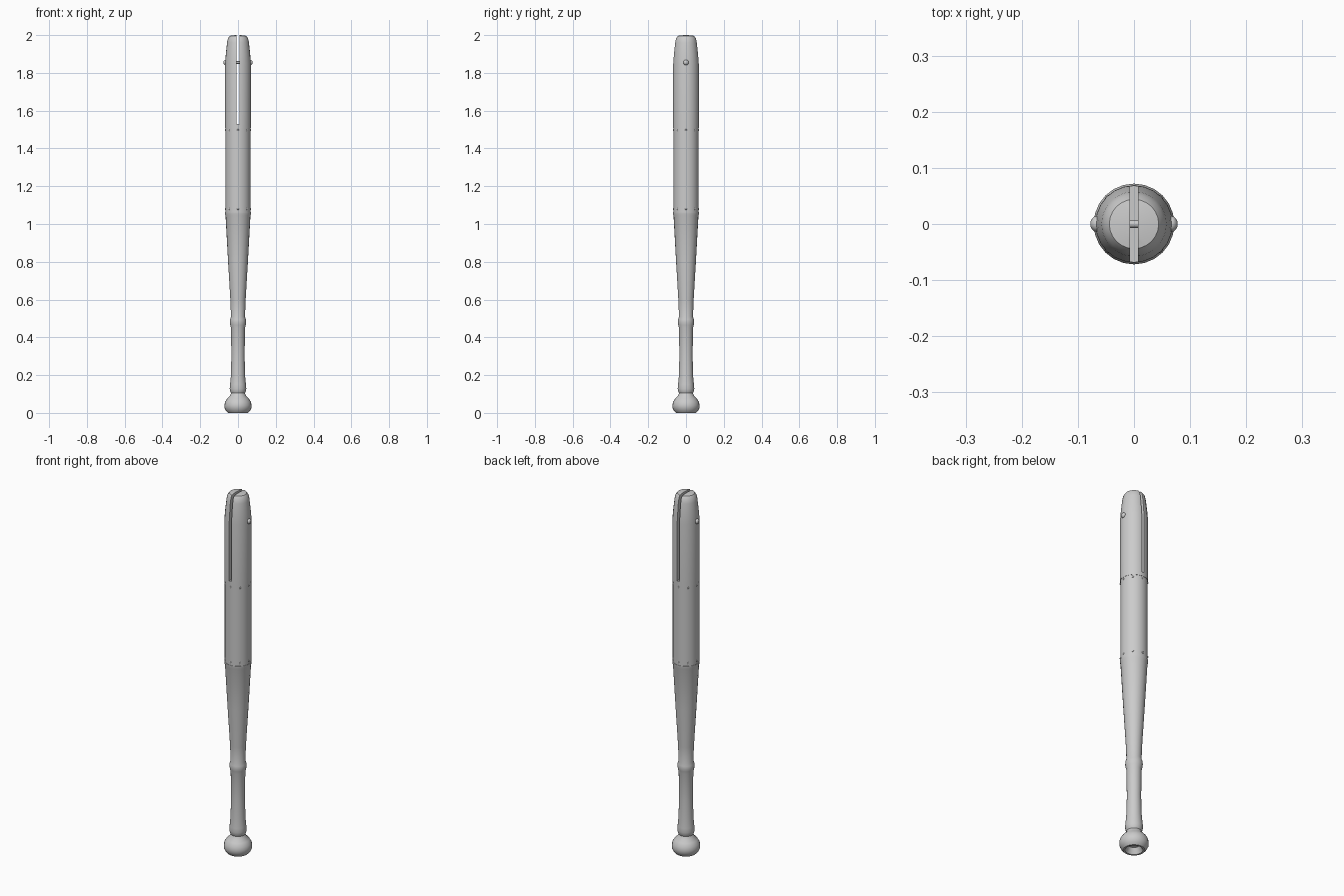
import bpy
import math
from mathutils import Vector

if "Cube" in bpy.data.objects:
    bpy.data.objects.remove(bpy.data.objects["Cube"])


def finish(obj, angle=40):
    bpy.ops.object.select_all(action='DESELECT')
    bpy.context.view_layer.objects.active = obj
    obj.select_set(True)
    bpy.ops.object.shade_smooth_by_angle(angle=math.radians(angle))


def lathe(name, profile, n=24):
    """Closed solid of revolution; the first and last points lie on the axis."""
    verts = [(0, 0, profile[0][1])]
    for r, z in profile[1:-1]:
        verts += [(r * math.cos(2 * math.pi * i / n), r * math.sin(2 * math.pi * i / n), z)
                  for i in range(n)]
    verts.append((0, 0, profile[-1][1]))
    rings, last = len(profile) - 2, len(verts) - 1
    faces = []
    for i in range(n):
        j = (i + 1) % n
        faces.append((0, 1 + j, 1 + i))
        for k in range(rings - 1):
            a, b = 1 + k * n, 1 + (k + 1) * n
            faces.append((a + i, a + j, b + j, b + i))
        top = 1 + (rings - 1) * n
        faces.append((top + i, top + j, last))
    mesh = bpy.data.meshes.new(name)
    mesh.from_pydata(verts, [], faces)
    obj = bpy.data.objects.new(name, mesh)
    bpy.context.collection.objects.link(obj)
    return obj


def dome(name, pos, direction, radius, height):
    """Rounded rivet head that sits on a surface."""
    bpy.ops.mesh.primitive_uv_sphere_add(segments=12, ring_count=8, radius=1, location=pos)
    obj = bpy.context.object
    obj.name = name
    obj.scale = (radius, radius, height)
    obj.rotation_euler = Vector(direction).to_track_quat('Z', 'Y').to_euler()
    finish(obj, 60)


# Knob, grip and tapered shaft, with a hollow in the knob's underside
finish(lathe("handle", [
    (0, 0.03), (0.028, 0.03), (0.040, 0.006), (0.044, 0), (0.053, 0), (0.063, 0.01),
    (0.071, 0.026), (0.072, 0.04), (0.069, 0.057), (0.058, 0.075), (0.043, 0.09),
    (0.037, 0.104), (0.041, 0.112), (0.044, 0.128), (0.042, 0.15), (0.038, 0.19),
    (0.035, 0.30), (0.037, 0.45), (0.041, 0.465), (0.043, 0.48), (0.042, 0.495),
    (0.037, 0.51), (0.0405, 0.6), (0.053, 0.81), (0.066, 1.045), (0.069, 1.055),
    (0.069, 1.063), (0, 1.063)]))

# Middle sleeve
finish(lathe("barrel_sleeve", [(0, 1.06), (0.067, 1.06), (0.067, 1.51), (0, 1.51)]))

# Domed head, slotted from front to back
head = lathe("barrel_head", [
    (0, 1.508), (0.0685, 1.508), (0.0685, 1.85), (0.0645, 1.90), (0.058, 1.96),
    (0.053, 1.983), (0.044, 1.996), (0.025, 1.999), (0, 2.0)])
bpy.ops.mesh.primitive_cube_add(size=1, location=(0, 0, 1.83))
cutter = bpy.context.object
cutter.name = "slot_cutter"
cutter.scale = (0.014, 0.3, 0.6)
cutter.hide_render = True
cut = head.modifiers.new("slot", 'BOOLEAN')
cut.operation = 'DIFFERENCE'
cut.solver = 'EXACT'
cut.object = cutter
bpy.context.view_layer.objects.active = head
bpy.ops.object.modifier_apply(modifier=cut.name)
bpy.data.objects.remove(cutter)
finish(head)

# Pivot pin across the slot, with a round head on each side
bpy.ops.mesh.primitive_cylinder_add(vertices=12, radius=0.007, depth=0.12,
                                    location=(0, 0, 1.855), rotation=(0, math.pi / 2, 0))
bpy.context.object.name = "pivot_pin"
finish(bpy.context.object)
for s in (-1, 1):
    dome("pin_head", (s * 0.067, 0, 1.855), (s, 0, 0), 0.014, 0.011)

# Rivet rows at both ends of the sleeve
for z in (1.08, 1.497):
    for i in range(8):
        a = math.pi / 4 * i
        d = (math.cos(a), math.sin(a), 0)
        dome("rivet", (0.067 * d[0], 0.067 * d[1], z), d, 0.005, 0.003)
